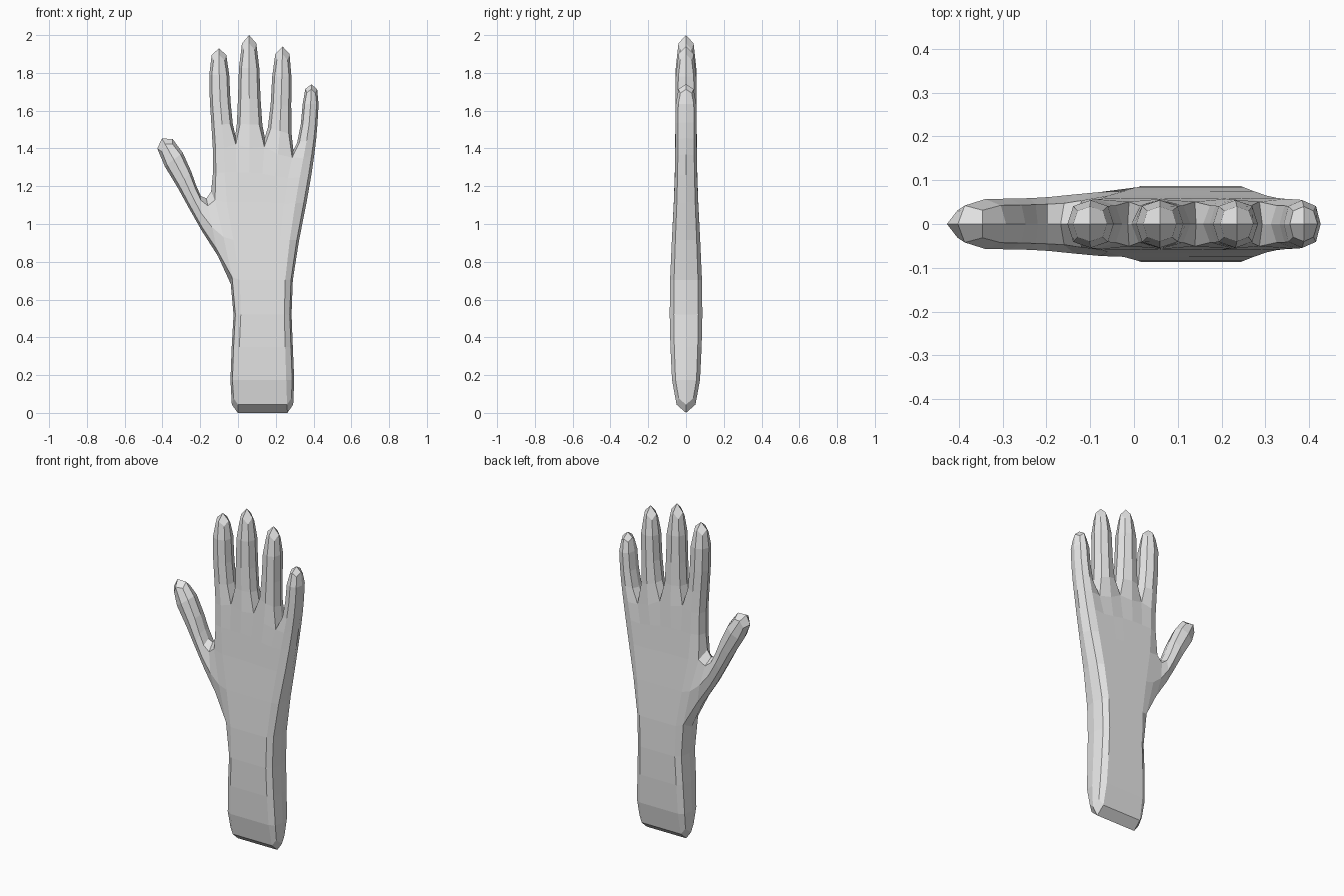
import bpy, bmesh

if "Cube" in bpy.data.objects:
    bpy.data.objects.remove(bpy.data.objects["Cube"])

bm = bmesh.new()


def point(x, z, depth):
    """Matching front and back cage vertices."""
    return (bm.verts.new((x, -depth, z)), bm.verts.new((x, depth, z)))


edge_use = {}


def panel(*pts):
    """Front and back face over the same outline; remembers its edges."""
    bm.faces.new([p[0] for p in pts])
    bm.faces.new([p[1] for p in reversed(pts)])
    for a, b in zip(pts, pts[1:] + pts[:1]):
        edge_use.setdefault(frozenset((a, b)), []).append((a, b))


def limb(left, right, rings):
    """Grow a finger from a base edge through (xl, zl, xr, zr, depth) rings."""
    for xl, zl, xr, zr, d in rings:
        l, r = point(xl, zl, d), point(xr, zr, d)
        panel(left, right, r, l)
        left, right = l, r


# Forearm and palm: rows of five points (left, right, z, depth)
rows = []
for xl, xr, z, d in [(-0.045, 0.305, 0.0, 0.063), (-0.035, 0.29, 0.35, 0.085),
                     (-0.012, 0.277, 0.69, 0.088), (-0.135, 0.37, 1.14, 0.062)]:
    rows.append([point(xl + (xr - xl) * i / 4, z, d) for i in range(5)])

# Knuckle row, where the fingers part
rows.append([point(x, z, 0.057) for x, z in
             [(-0.13, 1.40), (-0.012, 1.41), (0.14, 1.40), (0.288, 1.33), (0.407, 1.38)]])
for low, high in zip(rows, rows[1:]):
    for i in range(4):
        panel(low[i], low[i + 1], high[i + 1], high[i])

# Four fingers: middle ring and tip ring
fingers = [
    [(-0.152, 1.65, -0.043, 1.65, 0.056), (-0.152, 1.93, -0.05, 1.93, 0.053)],
    [(0.0, 1.65, 0.118, 1.65, 0.056), (0.01, 2.0, 0.108, 2.0, 0.053)],
    [(0.176, 1.62, 0.28, 1.62, 0.056), (0.186, 1.94, 0.286, 1.94, 0.053)],
    [(0.338, 1.53, 0.422, 1.53, 0.056), (0.347, 1.742, 0.431, 1.738, 0.053)],
]
for i, rings in enumerate(fingers):
    limb(rows[-1][i], rows[-1][i + 1], rings)

# Thumb grows from the left side of the palm
limb(rows[2][0], rows[3][0], [
    (-0.20, 0.97, -0.20, 1.13, 0.060),
    (-0.315, 1.19, -0.24, 1.27, 0.058),
    (-0.46, 1.42, -0.345, 1.485, 0.056)])

# Side walls along every open outline edge
for uses in edge_use.values():
    if len(uses) == 1:
        a, b = uses[0]
        bm.faces.new((b[0], a[0], a[1], b[1]))
bmesh.ops.recalc_face_normals(bm, faces=bm.faces[:])

mesh = bpy.data.meshes.new("hand")
bm.to_mesh(mesh)
bm.free()
hand = bpy.data.objects.new("hand", mesh)
bpy.context.collection.objects.link(hand)

# One rounding step, flat shaded
sub = hand.modifiers.new("rounding", 'SUBSURF')
sub.levels = sub.render_levels = 1
sub.use_limit_surface = False

grey = bpy.data.materials.new("plain grey")
grey.diffuse_color = (0.8, 0.8, 0.8, 1.0)
grey.use_nodes = True
grey.node_tree.nodes["Principled BSDF"].inputs["Base Color"].default_value = grey.diffuse_color
mesh.materials.append(grey)
